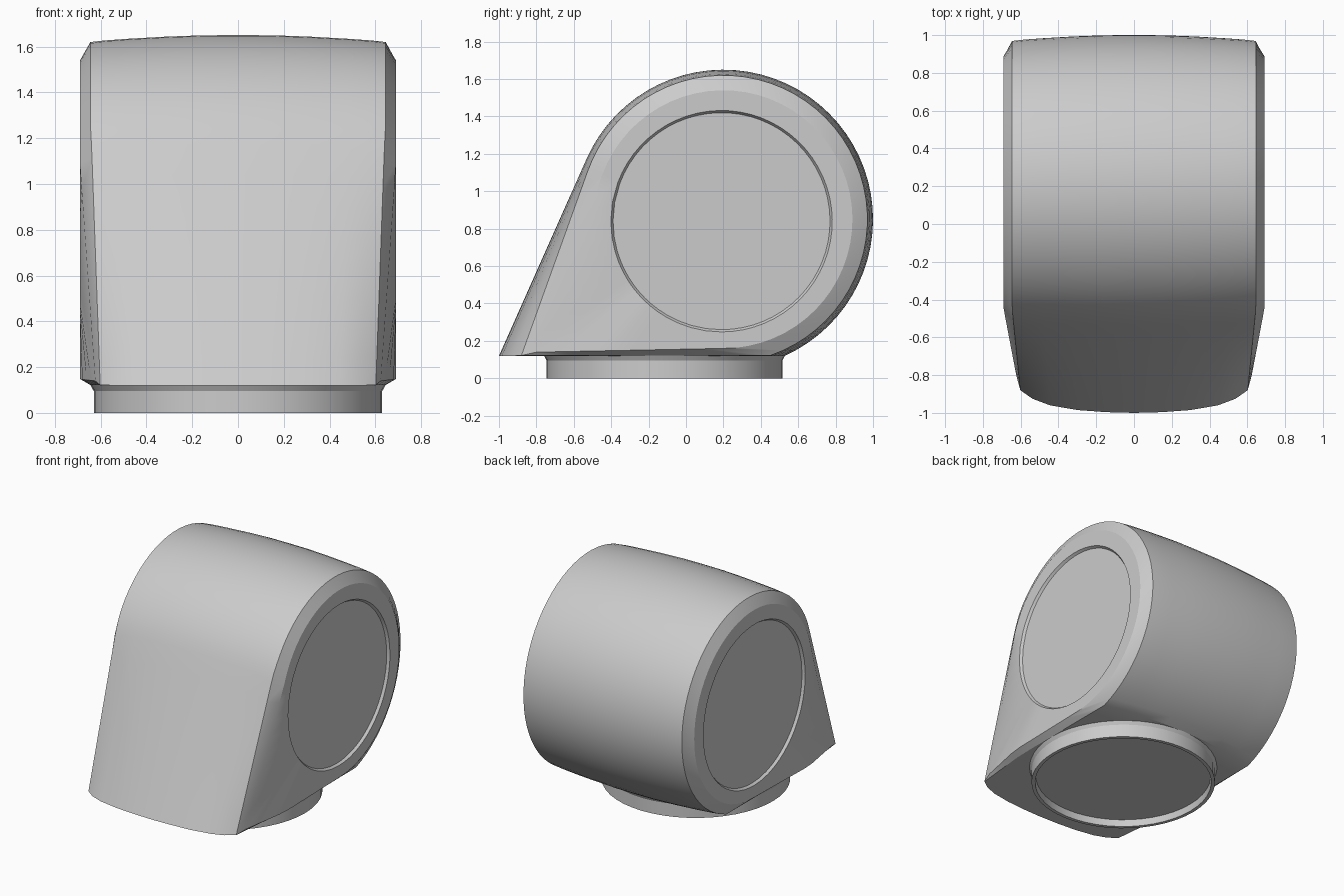
import bpy, bmesh
from math import sin, cos, asin, atan2, hypot, pi

if "Cube" in bpy.data.objects:
    bpy.data.objects.remove(bpy.data.objects["Cube"])

CY, CZ = 0.2, 0.85          # drum axis
N_SLOPE, N_ARC, N_BASE = 8, 44, 10


def outline(x, radius, tip, floor, taper):
    """Teardrop section: round drum, tangent front slope, flat underside."""
    dy, dz = CY - tip, CZ - floor
    start = atan2(dz, dy) + asin(radius / hypot(dy, dz)) + pi / 2
    end = asin(max(-1, (floor - CZ) / radius))
    arc = [(CY + radius * cos(a), CZ + radius * sin(a))
           for a in (start + (end - start) * i / N_ARC for i in range(N_ARC + 1))]
    lerp = lambda p, q, t: (p[0] + (q[0] - p[0]) * t, p[1] + (q[1] - p[1]) * t)
    nose = (tip, floor)
    pts = [lerp(nose, arc[0], i / N_SLOPE) for i in range(N_SLOPE)] + arc
    pts += [lerp(arc[-1], nose, i / N_BASE) for i in range(1, N_BASE)]
    side = 1 if x > 0 else -1
    return [(x - side * taper * max(0, -0.45 - y), y, z) for y, z in pts]


def disc(x, radius, ref):
    """Circle whose points line up radially with a section outline."""
    angles = [atan2(z - CZ, y - CY) for _, y, z in ref]
    return [(x, CY - 0.01 + radius * cos(a), CZ - 0.01 + radius * sin(a)) for a in angles]


def loft(name, rings, caps=(True, True)):
    bm = bmesh.new()
    loops = [[bm.verts.new(p) for p in r] for r in rings]
    n = len(rings[0])
    for a, b in zip(loops, loops[1:]):
        for i in range(n):
            bm.faces.new((a[i], a[(i + 1) % n], b[(i + 1) % n], b[i]))
    for use, loop in zip(caps, (loops[0], loops[-1])):
        if use:
            bm.faces.new(loop)
    bmesh.ops.recalc_face_normals(bm, faces=bm.faces)
    mesh = bpy.data.meshes.new(name)
    bm.to_mesh(mesh)
    bm.free()
    obj = bpy.data.objects.new(name, mesh)
    bpy.context.collection.objects.link(obj)
    bpy.context.view_layer.objects.active = obj
    obj.select_set(True)
    bpy.ops.object.shade_smooth_by_angle(angle=0.45)
    obj.select_set(False)


# Barrelled housing with chamfered sides and shallow round recesses
half = [(0.16, 0.799, -0.996, 0.12, 0.02), (0.32, 0.793, -0.985, 0.12, 0.04),
        (0.48, 0.784, -0.96, 0.12, 0.07), (0.58, 0.777, -0.925, 0.12, 0.09),
        (0.645, 0.77, -0.88, 0.122, 0.1), (0.69, 0.69, -0.80, 0.14, 0.19)]


def half_rings(s):
    rings = [outline(s * x, *rest) for x, *rest in half]
    return rings + [disc(s * 0.69, 0.592, rings[-1]), disc(s * 0.672, 0.58, rings[-1])]


loft("housing", half_rings(-1)[::-1] + [outline(0, 0.80, -1.0, 0.12, 0)] + half_rings(1))

# Round foot with a hollow underside
foot = [(0.60, 0.05), (0.605, 0.0), (0.63, 0.0), (0.63, 0.095), (0.645, 0.122)]
loft("foot", [[(r * cos(2 * pi * i / 48), -0.115 + r * sin(2 * pi * i / 48), z)
               for i in range(48)] for r, z in foot])
